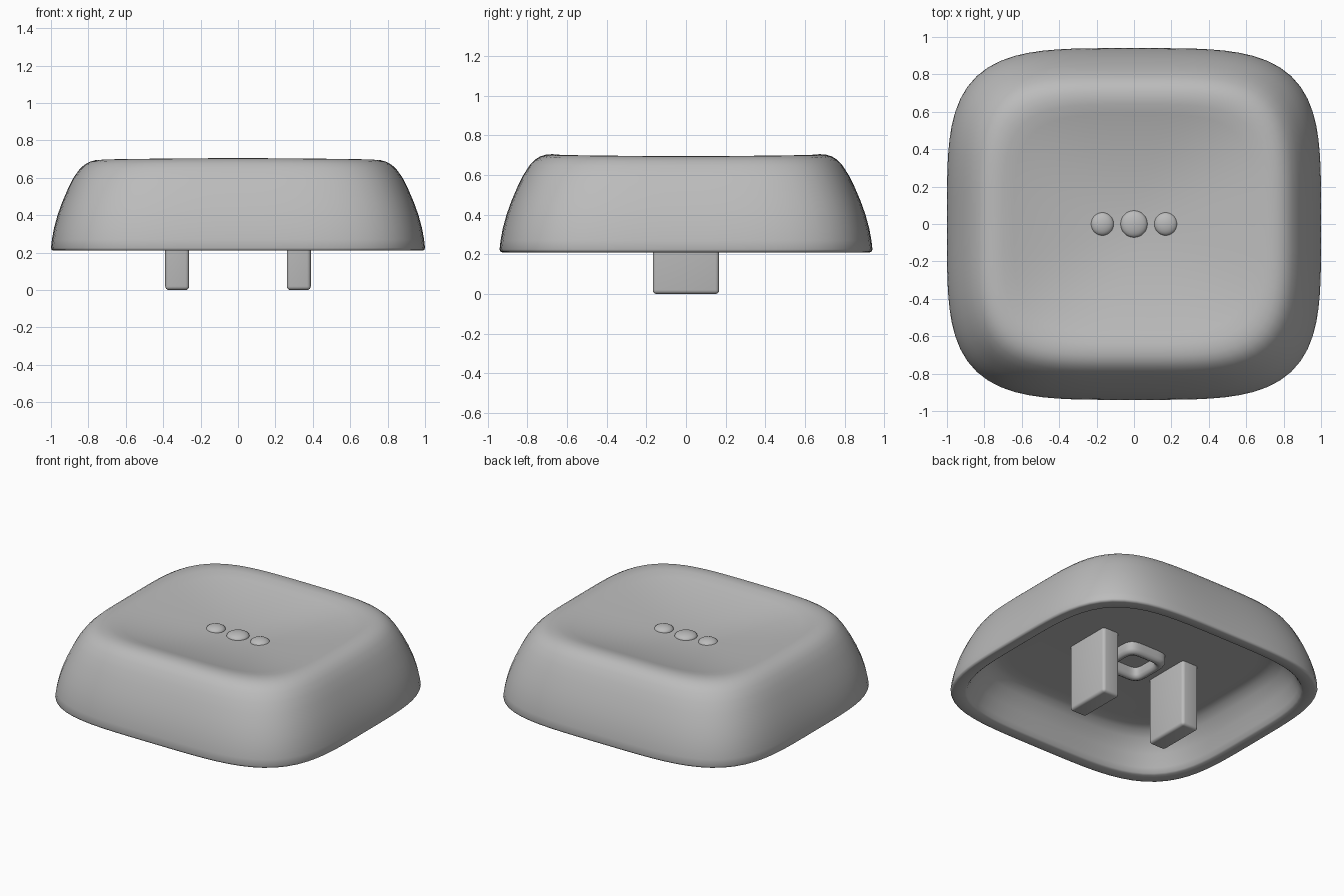
import bpy, bmesh, math
from mathutils import Vector

if "Cube" in bpy.data.objects:
    bpy.data.objects.remove(bpy.data.objects["Cube"], do_unlink=True)

grey = bpy.data.materials.new("plain_grey")
grey.use_nodes = True
colour = (0.5, 0.5, 0.5, 1)
grey.diffuse_color = colour
grey.node_tree.nodes["Principled BSDF"].inputs["Base Color"].default_value = colour

HALF_X, HALF_Y, SEGMENTS = 1.0, 0.94, 96


def finish(name, bm, angle=60):
    bmesh.ops.recalc_face_normals(bm, faces=bm.faces)
    mesh = bpy.data.meshes.new(name)
    bm.to_mesh(mesh)
    bm.free()
    ob = bpy.data.objects.new(name, mesh)
    bpy.context.collection.objects.link(ob)
    mesh.materials.append(grey)
    bpy.ops.object.select_all(action="DESELECT")
    ob.select_set(True)
    bpy.context.view_layer.objects.active = ob
    bpy.ops.object.shade_smooth_by_angle(angle=math.radians(angle))
    return ob


def ring(bm, rx, ry, z, n=4.0, dip=0.0):
    """Closed superellipse loop; dip lowers its two x sides."""
    loop = []
    for i in range(SEGMENTS):
        t = math.tau * i / SEGMENTS
        c, s = math.cos(t), math.sin(t)
        r = (abs(c) ** n + abs(s) ** n) ** (-1 / n)
        loop.append(bm.verts.new((rx * r * c, ry * r * s, z - dip * c * c)))
    return loop


def bridge(bm, a, b):
    for i in range(len(a)):
        j = (i + 1) % len(a)
        bm.faces.new((a[i], a[j], b[j], b[i]))


# Cap shell: ceiling, inner wall, rim, outer wall and dished top (inset, height)
inner = [(0.32, 0.46), (0.26, 0.458), (0.22, 0.445), (0.18, 0.41), (0.13, 0.33),
         (0.1, 0.25), (0.085, 0.22), (0.075, 0.212)]
outer = [(0.015, 0.21), (0.004, 0.214), (0, 0.225), (0.005, 0.27), (0.016, 0.33),
         (0.035, 0.4), (0.06, 0.47), (0.09, 0.54), (0.12, 0.6), (0.152, 0.65),
         (0.178, 0.677), (0.205, 0.694), (0.235, 0.703), (0.265, 0.705)]
DISH_Z, DISH_INSET, DISH_RISE = 0.604, 0.3, 0.099

bm = bmesh.new()
loops = [ring(bm, HALF_X - d, HALF_Y - d, z) for d, z in inner]
for d, z in outer:
    dip = 0.01 * max(0, min(1, (z - 0.6) / 0.1))
    loops.append(ring(bm, HALF_X - d, HALF_Y - d, z, 4, dip))
for k in range(12, 0, -1):
    f = k / 12
    loops.append(ring(bm, (HALF_X - DISH_INSET) * f, (HALF_Y - DISH_INSET) * f,
                      DISH_Z + DISH_RISE * f * f, 2 + 2 * f, 0.01 * f * f))
for a, b in zip(loops, loops[1:]):
    bridge(bm, a, b)
bm.faces.new(loops[0])
centre = bm.verts.new((0, 0, DISH_Z))
for i in range(SEGMENTS):
    bm.faces.new((loops[-1][i], loops[-1][(i + 1) % SEGMENTS], centre))
finish("cap_shell", bm)


# Two rounded mounting legs under the cap
def rounded_box(name, centre, size, radius):
    bm = bmesh.new()
    bmesh.ops.create_cube(bm, size=1)
    bmesh.ops.scale(bm, vec=size, verts=bm.verts)
    bmesh.ops.translate(bm, vec=centre, verts=bm.verts)
    bmesh.ops.bevel(bm, geom=bm.edges[:], offset=radius, segments=4,
                    profile=0.5, affect="EDGES")
    return finish(name, bm, 40)


for side, name in ((1, "left_leg"), (-1, "right_leg")):
    rounded_box(name, Vector((side * 0.325, 0, 0.25)), (0.128, 0.335, 0.5), 0.02)

# Square reinforcing ring on the ceiling
bm = bmesh.new()
section = [(0.105, 0.48), (0.105, 0.41), (0.115, 0.392), (0.132, 0.385),
           (0.148, 0.392), (0.16, 0.41), (0.16, 0.48)]
loops = [ring(bm, r, r, z, 5) for r, z in section]
for a, b in zip(loops, loops[1:] + loops[:1]):
    bridge(bm, a, b)
finish("square_ring", bm)

# Three raised touch dots in the dish
for name, x, r in (("left_dot", 0.17, 0.062), ("centre_dot", 0, 0.072),
                   ("right_dot", -0.17, 0.062)):
    bm = bmesh.new()
    bmesh.ops.create_uvsphere(bm, u_segments=32, v_segments=16, radius=1)
    bmesh.ops.scale(bm, vec=(r, r, 0.03), verts=bm.verts)
    bmesh.ops.translate(bm, vec=(x, 0, DISH_Z + 0.05 * x * x), verts=bm.verts)
    finish(name, bm)
